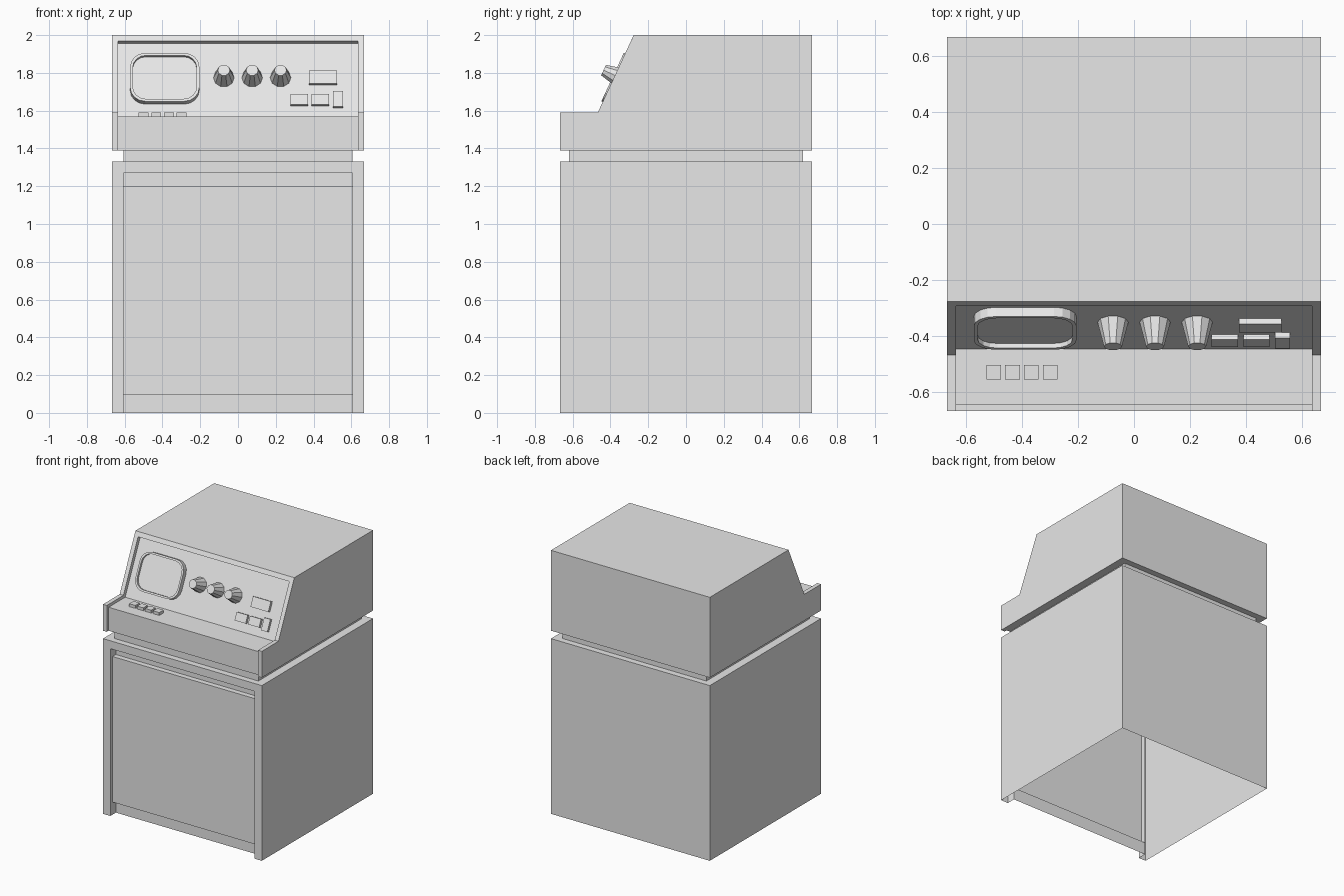
import bpy, bmesh, math
from mathutils import Matrix, Vector

cube = bpy.data.objects.get("Cube")
if cube:
    bpy.data.objects.remove(cube)

grey = bpy.data.materials.new("light grey")
grey.use_nodes = True
GREY = (0.8, 0.8, 0.8, 1)
grey.diffuse_color = GREY
grey.node_tree.nodes["Principled BSDF"].inputs["Base Color"].default_value = GREY

W = 0.667           # half width and half depth
INNER = 0.635       # half width between the console cheeks


def finish(name, bm, matrix=Matrix()):
    mesh = bpy.data.meshes.new(name)
    bm.to_mesh(mesh)
    bm.free()
    mesh.materials.append(grey)
    obj = bpy.data.objects.new(name, mesh)
    obj.matrix_world = matrix
    bpy.context.collection.objects.link(obj)
    return obj


def loft(name, rings, matrix=Matrix()):
    """Closed solid through successive rings of points."""
    bm = bmesh.new()
    loops = [[bm.verts.new(p) for p in ring] for ring in rings]
    n = len(loops[0])
    for a, b in zip(loops, loops[1:]):
        for i in range(n):
            j = (i + 1) % n
            bm.faces.new((a[i], a[j], b[j], b[i]))
    bm.faces.new(loops[0][::-1])
    bm.faces.new(loops[-1])
    bmesh.ops.recalc_face_normals(bm, faces=bm.faces)
    return finish(name, bm, matrix)


def box(name, x0, x1, y0, y1, z0, z1, matrix=Matrix()):
    corners = [(x0, y0), (x1, y0), (x1, y1), (x0, y1)]
    return loft(name, [[(x, y, z) for x, y in corners] for z in (z0, z1)], matrix)


def side_prism(name, profile, x0, x1):
    return loft(name, [[(x, y, z) for y, z in profile] for x in (x0, x1)])


def sheet(bm, a, b):
    """Strip of quads between two open paths."""
    va, vb = ([bm.verts.new(p) for p in path] for path in (a, b))
    for i in range(len(a) - 1):
        bm.faces.new((va[i], va[i + 1], vb[i + 1], vb[i]))


# Cabinet: thin shell, open underneath, with a recessed front
TOP, JAMB, BACK, DOOR = 1.33, 0.605, -0.6, -0.64
half = [(JAMB, BACK), (JAMB, -W), (W, -W), (W, W)]
plan = half + [(-x, y) for x, y in reversed(half)]
front = [(-W, TOP), (-W, 1.27), (BACK, 1.27), (BACK, 1.2),
         (DOOR, 1.2), (DOOR, 0.095), (BACK, 0.095), (BACK, 0)]
bm = bmesh.new()
sheet(bm, [(x, y, 0) for x, y in plan], [(x, y, TOP) for x, y in plan])
sheet(bm, [(-JAMB, y, z) for y, z in front], [(JAMB, y, z) for y, z in front])
sheet(bm, [(-W, -W, TOP), (W, -W, TOP)], [(-W, W, TOP), (W, W, TOP)])
bmesh.ops.remove_doubles(bm, verts=bm.verts, dist=0.0001)
finish("cabinet", bm)

# Neck between cabinet and console
box("neck", -JAMB, JAMB, -0.62, 0.62, TOP, 1.39)

# Console: recessed centre between two cheeks
BASE_Y, DECK = -0.446, 1.568
cheek = [(-W, 1.39), (W, 1.39), (W, 2), (-0.277, 2), (-0.467, 1.59), (-W, 1.59)]
centre = [(-0.645, 1.39), (W, 1.39), (W, 2), (-0.277, 2), (-0.292, 1.968),
          (-0.267, 1.955), (BASE_Y, DECK), (-0.645, DECK)]
side_prism("console_body", centre, -INNER, INNER)
side_prism("left_cheek", cheek, INNER, W)
side_prism("right_cheek", cheek, -W, -INNER)

# Frame of the sloping panel: local x across, y up the slope, z outwards
up = Vector((0, -0.267 - BASE_Y, 1.955 - DECK)).normalized()
across = Vector((1, 0, 0))
panel = Matrix((across, up, across.cross(up))).transposed().to_4x4()
panel.translation = (0, BASE_Y, DECK)


def slope(z):
    return (z - DECK) / up.z


def rounded(cx, cy, hw, hh, r, z, steps=4):
    points = []
    for k, (sx, sy) in enumerate([(1, 1), (-1, 1), (-1, -1), (1, -1)]):
        for s in range(steps + 1):
            a = math.pi / 2 * (k + s / steps)
            points.append((cx + sx * (hw - r) + r * math.cos(a),
                           cy + sy * (hh - r) + r * math.sin(a), z))
    return points


# Screen with raised rim and sunken glass
cx, cy, hw, hh, lip = -0.388, slope(1.7625), 0.183, 0.141, 0.014
loft("screen", [rounded(cx, cy, hw, hh, 0.08, 0),
                rounded(cx, cy, hw, hh, 0.08, 0.036),
                rounded(cx, cy, hw - lip, hh - lip, 0.07, 0.036),
                rounded(cx, cy, hw - lip, hh - lip, 0.07, 0.018)], panel)

# Tapered faceted knobs
for i, x in enumerate((-0.075, 0.075, 0.225)):
    loft(f"knob_{i + 1}",
         [[(x + r * math.cos(a * math.pi / 5), slope(1.775) + r * math.sin(a * math.pi / 5), h)
           for a in range(10)] for r, h in ((0.055, 0), (0.032, 0.095))], panel)

# Panel switches
switches = {"display_block": (0.375, 0.525, 1.735, 1.803),
            "switch_1": (0.277, 0.37, 1.625, 1.68),
            "switch_2": (0.39, 0.483, 1.625, 1.68),
            "switch_3": (0.503, 0.556, 1.613, 1.695)}
for name, (x0, x1, z0, z1) in switches.items():
    box(name, x0, x1, slope(z0), slope(z1), 0, 0.02, panel)

# Row of deck buttons
for i in range(4):
    x = -0.5 + i * 0.067
    box(f"deck_button_{i + 1}", x - 0.026, x + 0.026, -0.555, -0.502, DECK, 1.59)
